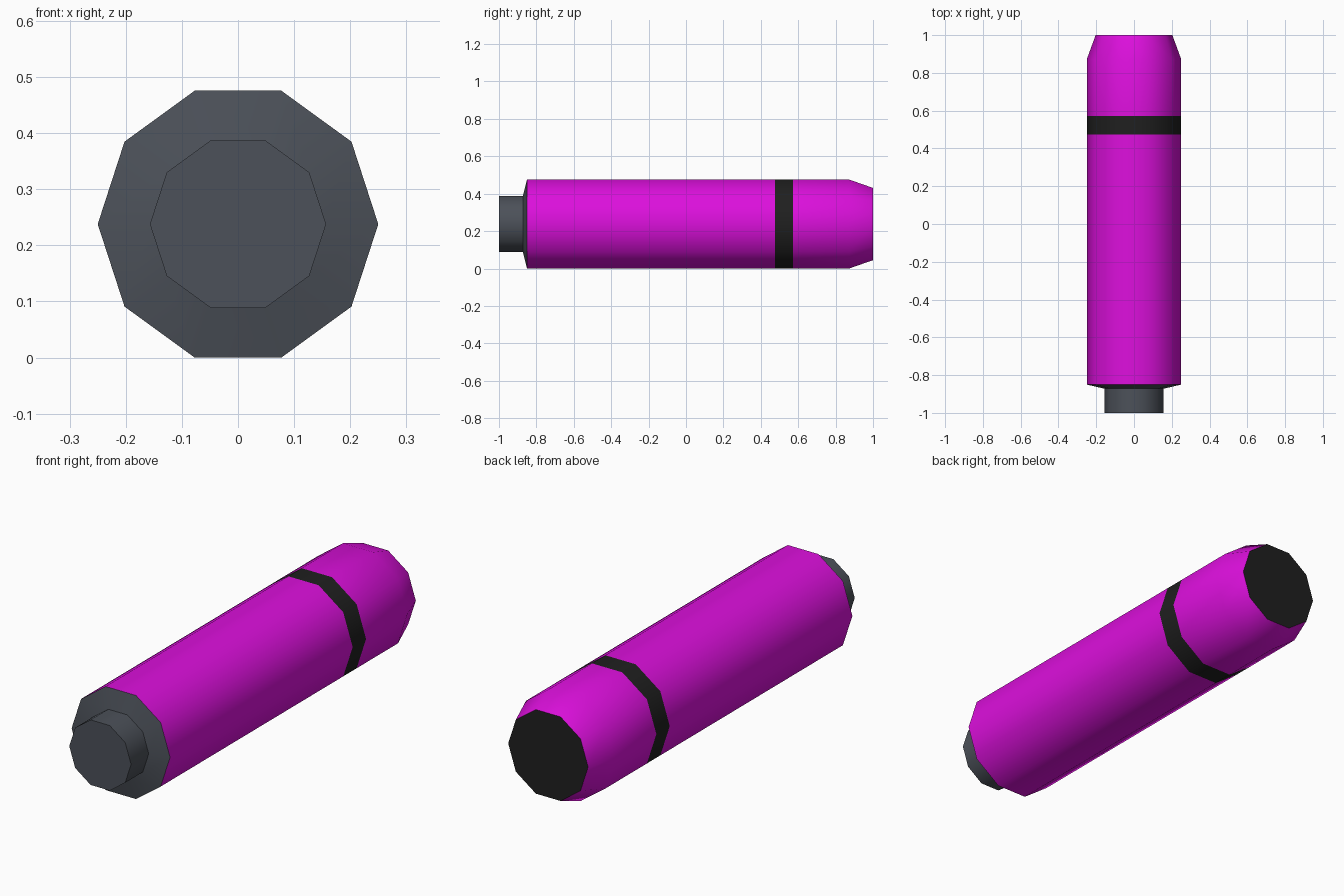
import bpy, bmesh, math

if "Cube" in bpy.data.objects:
    bpy.data.objects.remove(bpy.data.objects["Cube"])

SIDES = 10
R = 0.25
CZ = R * math.cos(math.pi / SIDES)   # flat side rests on the ground


def material(name, rgb):
    m = bpy.data.materials.new(name)
    m.diffuse_color = (*rgb, 1)
    m.use_nodes = True
    m.node_tree.nodes["Principled BSDF"].inputs["Base Color"].default_value = m.diffuse_color
    return m


magenta = material("magenta", (0.72, 0.005, 0.72))
grey = material("slate grey", (0.072, 0.082, 0.1))
black = material("black", (0.014, 0.014, 0.014))


def lathe(name, profile, mat, cap_start=False, cap_end=False):
    """Sweep (y, radius) points around the long axis into a ten-sided shell."""
    bm = bmesh.new()
    rings = []
    for y, r in profile:
        rings.append([bm.verts.new((r * math.cos(a), y, CZ + r * math.sin(a)))
                      for a in (math.tau * i / SIDES for i in range(SIDES))])
    for a, b in zip(rings, rings[1:]):
        for i in range(SIDES):
            j = (i + 1) % SIDES
            bm.faces.new((a[i], b[i], b[j], a[j]))
    if cap_start:
        bm.faces.new(rings[0])
    if cap_end:
        bm.faces.new(rings[-1][::-1])
    me = bpy.data.meshes.new(name)
    bm.to_mesh(me)
    bm.free()
    me.materials.append(mat)
    ob = bpy.data.objects.new(name, me)
    bpy.context.collection.objects.link(ob)
    bpy.ops.object.select_all(action='DESELECT')
    ob.select_set(True)
    bpy.context.view_layer.objects.active = ob
    bpy.ops.object.shade_smooth_by_angle(angle=math.radians(45))


# Narrow stub with flared collar
lathe("stub_and_collar", [(-1, 0.157), (-0.872, 0.157), (-0.85, R)], grey, cap_start=True)
# Main barrel
lathe("barrel", [(-0.85, R), (0.475, R)], magenta)
# Dark ring
lathe("band", [(0.475, R), (0.572, R)], black)
# Tapered tip
lathe("tip", [(0.572, R), (0.872, R), (1, 0.203)], magenta)
# Flat end disc
lathe("end_cap", [(1, 0.203)], black, cap_end=True)
